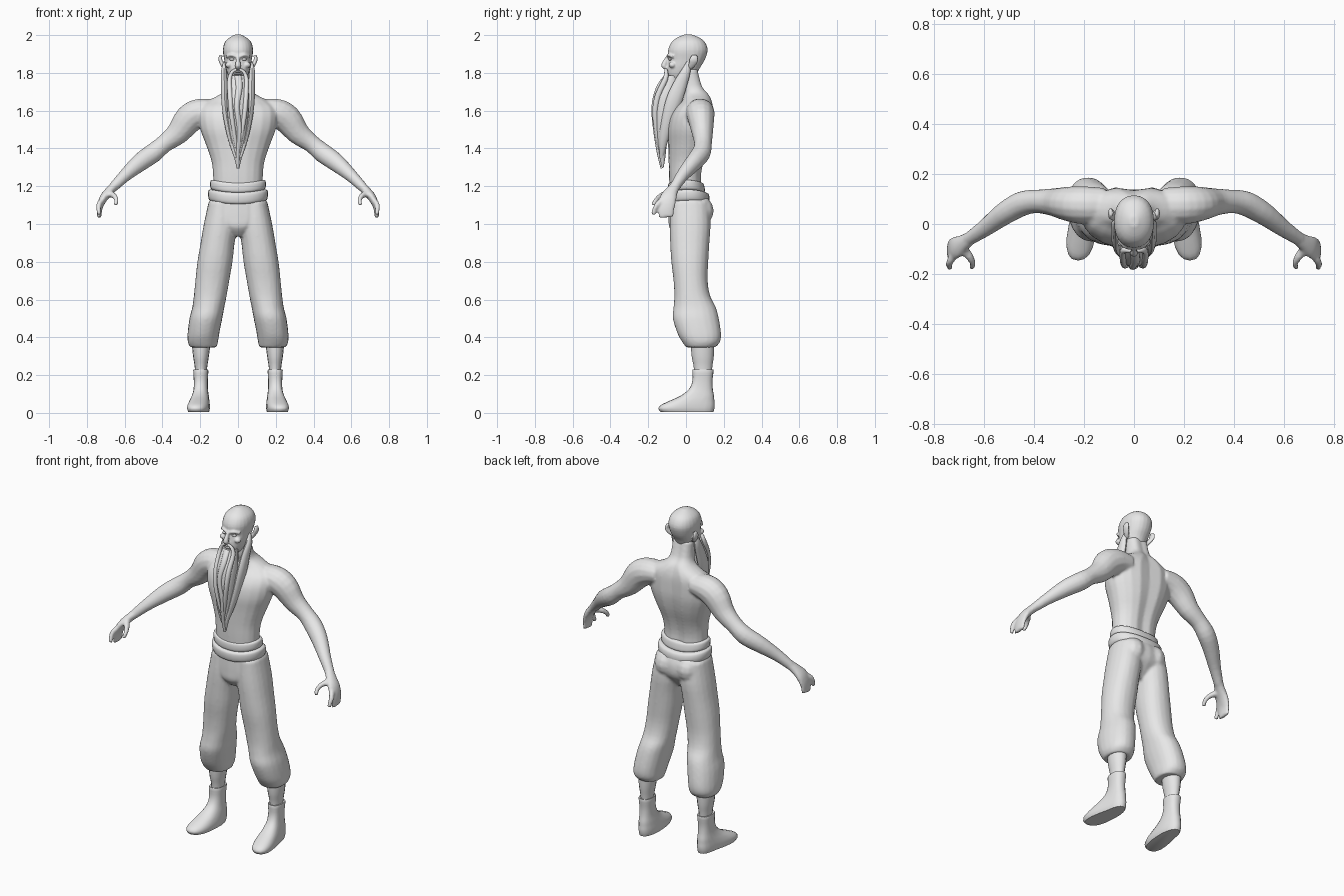
import bpy, bmesh, math
from mathutils import Vector

grey = bpy.data.materials.new("plain grey")
grey.diffuse_color = (0.8, 0.8, 0.8, 1)


def dense(keys, steps):
    """Catmull-Rom interpolation between key cross-sections."""
    out = []
    for i in range(len(keys) - 1):
        p = [keys[max(0, min(len(keys) - 1, i + k))] for k in (-1, 0, 1, 2)]
        for s in range(steps):
            t = s / steps
            out.append([0.5 * (2 * b + (c - a) * t + (2 * a - 5 * b + 4 * c - d) * t * t
                               + (3 * b - a - 3 * c + d) * t ** 3) for a, b, c, d in zip(*p)])
    return out + [list(keys[-1])]


def skin_rings(bm, rings):
    rows = [[bm.verts.new(p) for p in r] for r in rings]
    n = len(rows[0])
    for a, b in zip(rows, rows[1:]):
        for i in range(n):
            bm.faces.new((a[i], a[(i + 1) % n], b[(i + 1) % n], b[i]))
    bm.faces.new(rows[0])
    bm.faces.new(rows[-1])


def stack(bm, keys, side=1, n=20, power=2.2, steps=3, warp=None):
    """Level sections: z, centre x, half width, front y, back y."""
    rings = []
    for z, cx, hw, yf, yb in dense(keys, steps):
        ring = []
        for i in range(n):
            a = math.tau * i / n
            c, s = math.cos(a), math.sin(a)
            x = cx + hw * math.copysign(abs(c) ** (2 / power), c)
            y = (yf + yb) / 2 + (yb - yf) / 2 * math.copysign(abs(s) ** (2 / power), s)
            p = warp(x, y, z) if warp else (x, y, z)
            ring.append((p[0] * side, p[1], p[2]))
        rings.append(ring)
    skin_rings(bm, rings)


def limb(bm, keys, side=1, n=14, steps=3):
    """Sections square to a path: x, y, z, radius across y, other radius."""
    ks = dense(keys, steps)
    pts = [Vector(k[:3]) for k in ks]
    rings = []
    for j, k in enumerate(ks):
        t = (pts[min(j + 1, len(pts) - 1)] - pts[max(j - 1, 0)]).normalized()
        w = Vector((0, 1, 0))
        w = (w - t * w.dot(t)).normalized()
        v = t.cross(w)
        ring = [pts[j] + w * k[3] * math.cos(math.tau * i / n)
                + v * k[4] * math.sin(math.tau * i / n) for i in range(n)]
        rings.append([(p.x * side, p.y, p.z) for p in ring])
    skin_rings(bm, rings)


def ball(bm, pos, size):
    r = bmesh.ops.create_uvsphere(bm, u_segments=12, v_segments=8, radius=1)
    for v in r["verts"]:
        v.co = Vector(pos) + Vector([a * b for a, b in zip(v.co, size)])


def finish(name, bm, voxel=0, smooth=3):
    bmesh.ops.recalc_face_normals(bm, faces=bm.faces)
    me = bpy.data.meshes.new(name)
    bm.to_mesh(me)
    bm.free()
    me.materials.append(grey)
    ob = bpy.data.objects.new(name, me)
    bpy.context.collection.objects.link(ob)
    bpy.context.view_layer.objects.active = ob
    ob.select_set(True)
    bpy.ops.object.shade_smooth_by_angle(angle=math.radians(50))
    ob.select_set(False)
    if voxel:
        m = ob.modifiers.new("blend", 'REMESH')
        m.mode, m.voxel_size, m.use_smooth_shade = 'VOXEL', voxel, True
        m = ob.modifiers.new("soften", 'SMOOTH')
        m.factor, m.iterations = 0.5, smooth
    return ob


# Bare upper body: torso, neck, arms and hands blended together
bm = bmesh.new()
stack(bm, [(1.14, 0, .13, -.085, .09), (1.25, 0, .132, -.09, .085), (1.33, 0, .14, -.092, .10),
           (1.42, 0, .17, -.095, .13), (1.50, 0, .20, -.098, .147), (1.57, 0, .21, -.085, .15),
           (1.62, 0, .20, -.055, .148), (1.655, 0, .155, -.02, .14), (1.69, 0, .09, -.015, .125),
           (1.73, 0, .067, -.03, .095), (1.82, 0, .062, -.04, .072)],
      warp=lambda x, y, z: (x, y - .015 * math.exp(-(x / .03) ** 2) * (y > .05), z))
for s in (1, -1):
    limb(bm, [(.12, .075, 1.60, .07, .06), (.20, .075, 1.59, .076, .075), (.26, .08, 1.555, .07, .078),
              (.32, .087, 1.48, .056, .062), (.39, .09, 1.425, .047, .048), (.45, .08, 1.375, .05, .052),
              (.52, .04, 1.325, .045, .048), (.60, -.02, 1.255, .034, .034), (.66, -.06, 1.195, .027, .026)], s)
    # palm and outer fingers
    limb(bm, [(.645, -.05, 1.21, .026, .024), (.68, -.075, 1.175, .034, .024), (.713, -.095, 1.135, .046, .022),
              (.732, -.105, 1.085, .046, .015), (.735, -.105, 1.035, .038, .012)], s)
    # forefinger and thumb
    limb(bm, [(.715, -.12, 1.13, .018, .016), (.737, -.155, 1.10, .014, .014), (.736, -.175, 1.05, .012, .011)], s)
    limb(bm, [(.69, -.09, 1.165, .02, .02), (.657, -.13, 1.15, .017, .015), (.643, -.16, 1.125, .013, .012),
              (.65, -.175, 1.10, .011, .011)], s)
finish("upper_body", bm, .0075, 4)

# Head with nose, brows and ears
bm = bmesh.new()
stack(bm, [(1.755, 0, .035, -.085, .03), (1.79, 0, .054, -.098, .055), (1.83, 0, .066, -.098, .076),
           (1.87, 0, .073, -.092, .10), (1.92, 0, .08, -.095, .115), (1.96, 0, .071, -.078, .102),
           (1.985, 0, .048, -.05, .074), (2.003, 0, .016, -.01, .03)], n=24)
limb(bm, [(0, -.09, 1.892, .01, .009), (0, -.106, 1.865, .013, .011), (0, -.117, 1.838, .015, .016),
          (0, -.10, 1.825, .01, .012)])
for s in (1, -1):
    limb(bm, [(.005, -.095, 1.885, .009, .008), (.035, -.09, 1.895, .009, .008), (.06, -.066, 1.885, .009, .008)], s)
    limb(bm, [(.066, .015, 1.82, .01, .008), (.08, .03, 1.84, .018, .011), (.094, .042, 1.87, .024, .01),
              (.09, .045, 1.895, .014, .008)], s)
    ball(bm, (.048 * s, -.072, 1.842), (.02, .02, .016))
finish("head", bm, .005, 3)

# Eyes and lips
bm = bmesh.new()
for s in (1, -1):
    ball(bm, (.032 * s, -.083, 1.872), (.014, .011, .007))
for z in (1.806, 1.795):
    ball(bm, (0, -.098, z), (.022, .012, .006))
finish("eyes_and_lips", bm)

# Long beard: central mass, sideburn locks, moustache and trailing strands
bm = bmesh.new()
stack(bm, [(1.785, 0, .045, -.108, -.04), (1.74, 0, .05, -.14, -.035), (1.68, 0, .058, -.165, -.045),
           (1.60, 0, .058, -.172, -.06), (1.52, 0, .05, -.166, -.08), (1.43, 0, .036, -.152, -.1),
           (1.36, 0, .022, -.14, -.108), (1.30, 0, .008, -.13, -.118)], n=18)
for s in (1, -1):
    limb(bm, [(.07, .012, 1.86, .008, .006), (.075, .0, 1.81, .024, .015), (.072, -.03, 1.74, .036, .018),
              (.07, -.065, 1.65, .042, .019), (.058, -.095, 1.55, .034, .018), (.036, -.12, 1.44, .024, .015),
              (.012, -.13, 1.35, .01, .008)], s, n=10)
    limb(bm, [(.006, -.108, 1.818, .007, .007), (.03, -.105, 1.806, .01, .009), (.045, -.11, 1.765, .014, .012),
              (.042, -.148, 1.68, .016, .014), (.036, -.163, 1.59, .015, .013), (.02, -.155, 1.48, .012, .011),
              (.008, -.145, 1.40, .006, .006)], s, n=10)
limb(bm, [(0, -.105, 1.78, .012, .02), (.006, -.145, 1.72, .014, .018), (-.006, -.17, 1.62, .013, .015),
          (.008, -.162, 1.5, .012, .013), (0, -.145, 1.38, .01, .01), (0, -.128, 1.295, .006, .007)], n=10)
finish("beard", bm)

# Baggy trousers: hips, seat and two legs
bm = bmesh.new()
stack(bm, [(1.17, 0, .14, -.085, .10), (1.10, 0, .15, -.09, .135), (1.03, 0, .15, -.092, .135),
           (.98, 0, .10, -.088, .10), (.935, 0, .035, -.05, .06)])
for s in (1, -1):
    ball(bm, (.072 * s, .06, 1.07), (.075, .088, .085))
    stack(bm, [(1.12, .085, .07, -.082, .12), (1.0, .093, .088, -.087, .13), (.90, .108, .09, -.084, .124),
               (.80, .122, .093, -.078, .118), (.70, .136, .09, -.066, .115), (.62, .147, .087, -.062, .128),
               (.56, .157, .085, -.066, .158), (.50, .17, .087, -.07, .174), (.42, .183, .084, -.045, .186),
               (.375, .186, .08, -.02, .18), (.347, .183, .07, .0, .155)], s)
finish("trousers", bm, .0085, 4)


# Sash in two rolled bands, dipping at the middle
def dip(x, y, z):
    return x, y, z + .8 * x * x


bm = bmesh.new()
stack(bm, [(1.105, 0, .135, -.085, .10), (1.11, 0, .153, -.10, .12), (1.135, 0, .159, -.106, .125),
           (1.16, 0, .155, -.103, .118), (1.168, 0, .135, -.085, .10)], n=28, warp=dip)
stack(bm, [(1.165, 0, .13, -.085, .09), (1.172, 0, .145, -.094, .10), (1.195, 0, .148, -.096, .098),
           (1.214, 0, .144, -.092, .092), (1.22, 0, .128, -.08, .08)], n=28, warp=dip)
finish("sash", bm)

# Shins
bm = bmesh.new()
for s in (1, -1):
    stack(bm, [(.37, .195, .05, .025, .15), (.30, .196, .042, .03, .147), (.25, .196, .034, .04, .14),
               (.20, .196, .03, .045, .135)], s, n=16, power=2)
finish("shins", bm)


# Soft boots, toes wider and turned outward
def splay(x, y, z):
    f = max(0, .06 - y)
    return .197 + (x - .197) * (1 + 1.6 * f) + .13 * f, y, z


bm = bmesh.new()
for s in (1, -1):
    stack(bm, [(.005, .197, .046, -.135, .145), (.022, .197, .05, -.146, .15), (.042, .197, .05, -.132, .152),
               (.065, .197, .047, -.085, .15), (.09, .197, .043, -.03, .148), (.125, .197, .038, .015, .142),
               (.17, .197, .037, .034, .14), (.224, .197, .04, .034, .146), (.227, .197, .034, .04, .14)],
          s, n=20, power=2.4, warp=splay)
finish("boots", bm)
